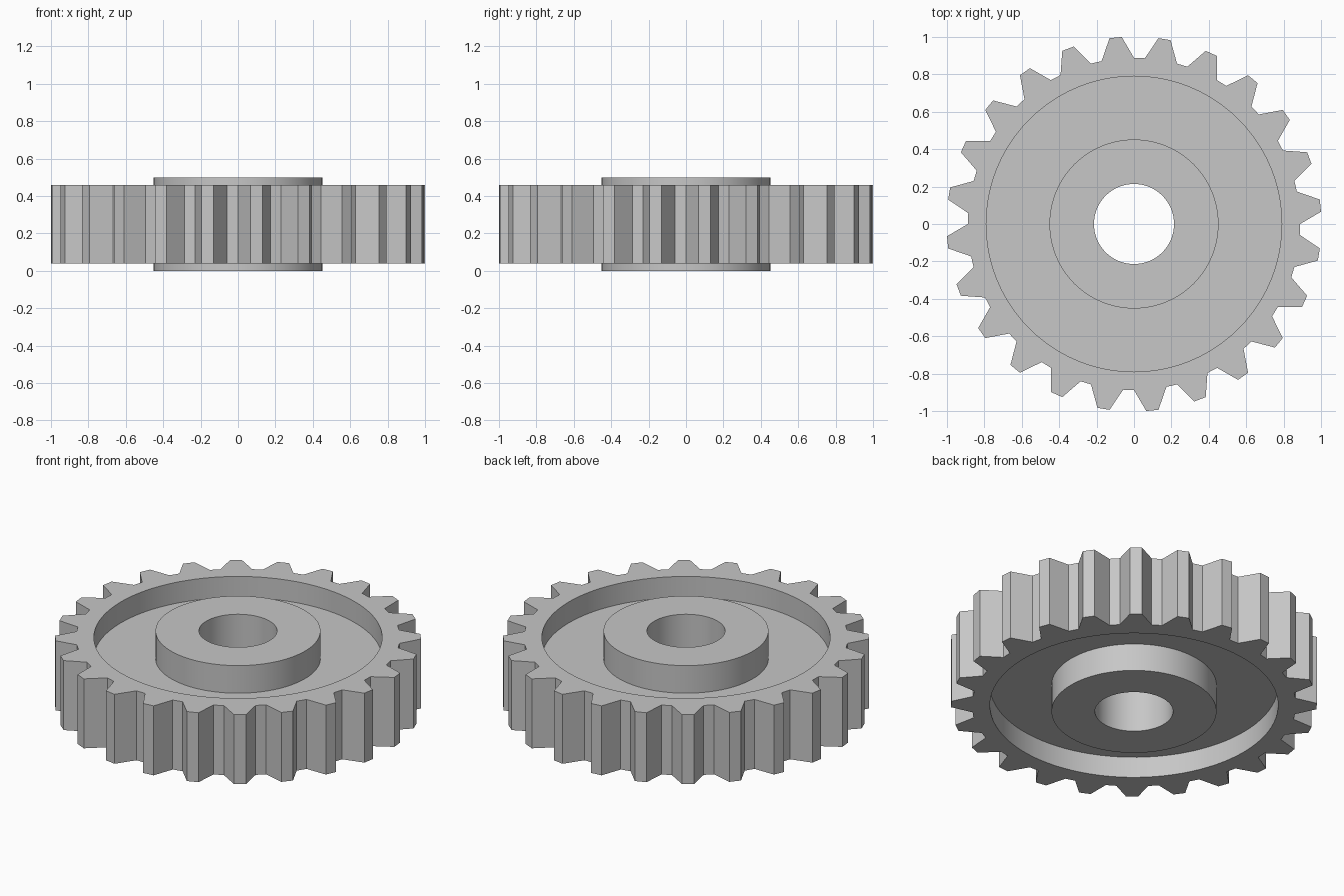
import bpy
import bmesh
from math import sin, cos, tau, radians

cube = bpy.data.objects.get("Cube")
if cube:
    bpy.data.objects.remove(cube, do_unlink=True)

TEETH = 24
SEGMENTS = TEETH * 4
HEIGHT = 0.5                      # full hub height
RIM_TOP, WEB_TOP = 0.46, 0.333
ROOT, TIP = 0.888, 1.002          # tooth radii
RECESS, HUB, BORE = 0.79, 0.452, 0.214

steel = bpy.data.materials.new("plain_grey")
steel.use_nodes = True
grey = (0.57, 0.57, 0.57, 1)
steel.diffuse_color = grey
steel.node_tree.nodes["Principled BSDF"].inputs["Base Color"].default_value = grey

bm = bmesh.new()


def ring(radii, z):
    """Loop of vertices whose radius cycles through the given list."""
    verts = []
    for i in range(SEGMENTS):
        r, a = radii[i % len(radii)], tau * i / SEGMENTS
        verts.append(bm.verts.new((r * cos(a), r * sin(a), z)))
    return verts


# Upper half of the cross-section: toothed rim, recess, web, hub, bore
tooth = [ROOT, TIP, TIP, ROOT]
upper = [(tooth, RIM_TOP), ([RECESS], RIM_TOP), ([RECESS], WEB_TOP),
         ([HUB], WEB_TOP), ([HUB], HEIGHT), ([BORE], HEIGHT)]
# The underside mirrors it and closes the section
lower = [(radii, HEIGHT - z) for radii, z in reversed(upper)]
rings = [ring(radii, z) for radii, z in upper + lower]

# Skin neighbouring rings
for k, a in enumerate(rings):
    b = rings[(k + 1) % len(rings)]
    for i in range(SEGMENTS):
        j = (i + 1) % SEGMENTS
        bm.faces.new((a[i], a[j], b[j], b[i]))
bmesh.ops.recalc_face_normals(bm, faces=bm.faces)

mesh = bpy.data.meshes.new("toothed_wheel")
bm.to_mesh(mesh)
bm.free()
mesh.materials.append(steel)
wheel = bpy.data.objects.new("toothed_wheel", mesh)
bpy.context.collection.objects.link(wheel)

# Smooth round walls, crisp teeth
bpy.ops.object.select_all(action="DESELECT")
wheel.select_set(True)
bpy.context.view_layer.objects.active = wheel
bpy.ops.object.shade_smooth_by_angle(angle=radians(25))
